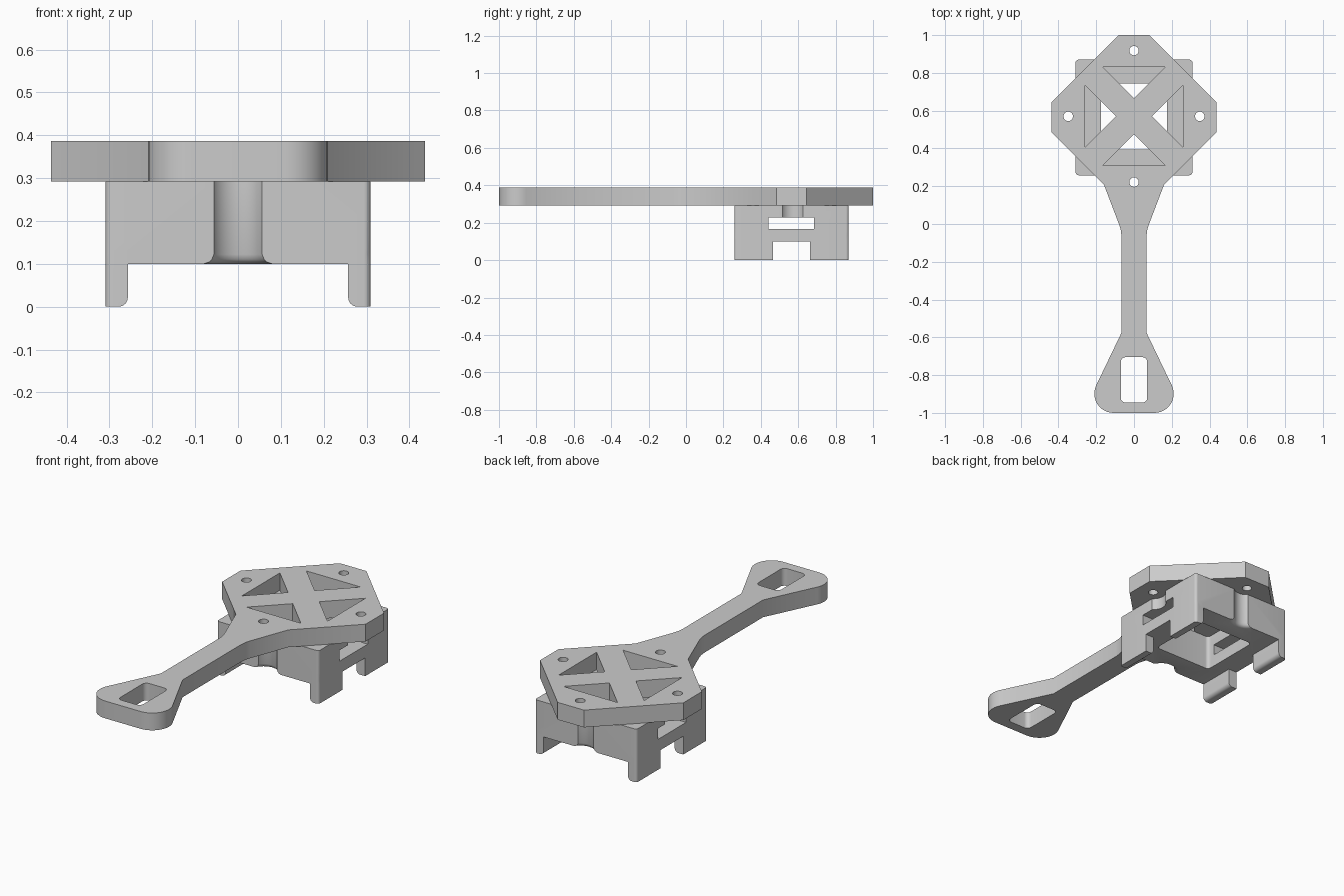
import bpy, bmesh
from math import radians, sin, cos, pi
from mathutils import Vector

scene_cube = bpy.data.objects.get("Cube")
if scene_cube:
    bpy.data.objects.remove(scene_cube, do_unlink=True)

grey = bpy.data.materials.new("plain grey")
grey.use_nodes = True
COLOUR = (0.6, 0.6, 0.6, 1)
grey.diffuse_color = COLOUR
grey.node_tree.nodes["Principled BSDF"].inputs["Base Color"].default_value = COLOUR

CY = 0.57                      # centre of the head along y
BASE, DECK, TOP = 0.1, 0.292, 0.387


def arc(cx, cy, r, start, end, n=8):
    angles = [radians(start + (end - start) * i / n) for i in range(n + 1)]
    return [(cx + r * cos(a), cy + r * sin(a)) for a in angles]


def rounded_rect(x0, x1, y0, y1, r):
    return (arc(x1 - r, y1 - r, r, 0, 90, 6) + arc(x0 + r, y1 - r, r, 90, 180, 6)
            + arc(x0 + r, y0 + r, r, 180, 270, 6) + arc(x1 - r, y0 + r, r, 270, 360, 6))


def rect(x0, x1, y0, y1):
    return [(x0, y0), (x1, y0), (x1, y1), (x0, y1)]


def finish(name, bm):
    bmesh.ops.recalc_face_normals(bm, faces=bm.faces[:])
    mesh = bpy.data.meshes.new(name)
    bm.to_mesh(mesh)
    bm.free()
    mesh.materials.append(grey)
    obj = bpy.data.objects.new(name, mesh)
    bpy.context.collection.objects.link(obj)
    return obj


def prism(name, points, lo, hi, axis="z"):
    """Extrude a flat outline along z (points are x, y) or y (points are x, z)."""
    place = {"z": lambda a, b: (a, b, lo), "y": lambda a, b: (a, lo, b),
             "x": lambda a, b: (lo, a, b)}[axis]
    shift = Vector([(hi - lo) if axis == k else 0 for k in "xyz"])
    bm = bmesh.new()
    face = bm.faces.new([bm.verts.new(place(*p)) for p in points])
    extruded = bmesh.ops.extrude_face_region(bm, geom=[face])
    bmesh.ops.translate(bm, vec=shift,
                        verts=[v for v in extruded["geom"] if isinstance(v, bmesh.types.BMVert)])
    return finish(name, bm)


def lathe(name, cx, cy, profile, n=40):
    """Closed round solid from (radius, height) rings."""
    bm = bmesh.new()
    rings = [[bm.verts.new((cx + r * cos(2 * pi * i / n), cy + r * sin(2 * pi * i / n), z))
              for i in range(n)] for r, z in profile]
    for low, high in zip(rings, rings[1:]):
        for i in range(n):
            j = (i + 1) % n
            bm.faces.new((low[i], low[j], high[j], high[i]))
    bm.faces.new(rings[0])
    bm.faces.new(rings[-1])
    return finish(name, bm)


def combine(target, others, operation="DIFFERENCE"):
    bpy.context.view_layer.objects.active = target
    for other in others:
        mod = target.modifiers.new("cut", "BOOLEAN")
        mod.operation, mod.solver, mod.object = operation, "EXACT", other
        bpy.ops.object.modifier_apply(modifier=mod.name)
        bpy.data.objects.remove(other, do_unlink=True)


def smooth(obj):
    bpy.ops.object.select_all(action="DESELECT")
    obj.select_set(True)
    bpy.context.view_layer.objects.active = obj
    bpy.ops.object.shade_smooth_by_angle(angle=radians(30))


# Flat plate: clipped diamond head, neck, flared handle end
half = [(0.08, 1.0), (0.436, 0.645), (0.436, 0.485), (0.16, 0.21),
        (0.078, -0.005), (0.069, -0.035), (0.066, -0.07), (0.066, -0.575)]
half += arc(0.108, -0.898, 0.102, 25, -90, 12)
plate = prism("handle_plate", half + [(-x, y) for x, y in reversed(half)], DECK, TOP)

# Four triangular windows and four screw holes in the head
plate_cuts = [prism("grip_slot", rounded_rect(-0.07, 0.07, -0.945, -0.705, 0.025), 0.2, 0.5)]
screws = []
for k in range(4):
    c, s = round(cos(k * pi / 2)), round(sin(k * pi / 2))

    def turn(x, y):
        return (c * x - s * y, CY + s * x + c * y)

    window = [turn(0.26, 0.165), turn(0.26, -0.165), turn(0.095, 0)]
    plate_cuts.append(prism("window", window, 0.2, 0.5))
    screws.append(turn(0.348, 0))
    plate_cuts.append(lathe("screw_hole", *screws[-1], [(0.025, 0.2), (0.025, 0.5)], 24))
combine(plate, plate_cuts)
smooth(plate)

# Mounting block under the head
block = prism("mounting_block", rounded_rect(-0.309, 0.309, 0.258, 0.87, 0.015), BASE, DECK)

# Clip feet, rounded on their lower inner edge
feet = []
for side in (1, -1):
    profile = [(0.309, 0.13), (0.257, 0.13)] + arc(0.279, 0.022, 0.022, 180, 270, 6) + [(0.309, 0)]
    for y0, y1 in ((0.258, 0.465), (0.662, 0.87)):
        foot = prism("foot", [(side * x, z) for x, z in profile], y0, y1, "y")
        trim = prism("trim", rounded_rect(-0.309, 0.309, 0.258, 0.87, 0.015), -0.1, 0.2)
        combine(foot, [trim], "INTERSECT")
        feet.append(foot)
combine(block, feet, "UNION")

# Central opening, side slots and screw clearance grooves
block_cuts = [
    prism("opening", rounded_rect(-0.175, 0.175, 0.395, 0.745, 0.02), -0.1, 0.5),
    prism("side_slot", rect(0.44, 0.685, 0.167, 0.227), -0.5, 0.5, "x"),
]
flare = [(0.088, 0.05), (0.088, BASE), (0.077, 0.104), (0.071, 0.111), (0.067, 0.122), (0.067, 0.4)]
for x, y in screws:
    sideways = abs(x) > 0.1
    shape = [(0.067, 0.2), (0.067, 0.4)] if sideways else flare
    block_cuts.append(lathe("groove", x, y, shape))
combine(block, block_cuts)
smooth(block)
